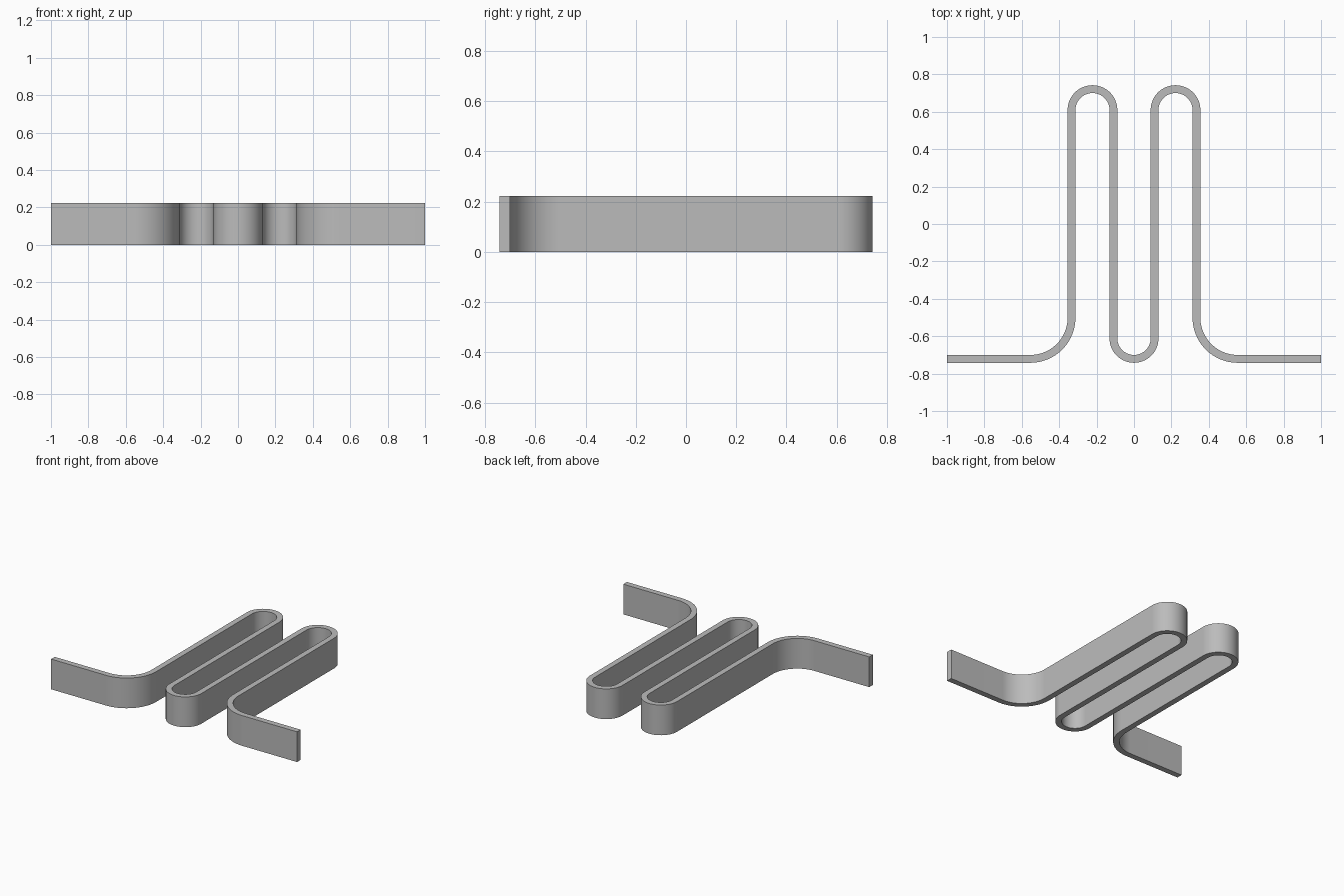
import bpy, bmesh, math
from mathutils import Vector

cube = bpy.data.objects.get("Cube")
if cube:
    bpy.data.objects.remove(cube, do_unlink=True)

HEIGHT, HALF = 0.222, 0.021       # strip height and half thickness
OUTER, INNER = 0.334, 0.11        # leg centrelines
BASE, CORNER = -0.721, 0.22       # foot line and large bend radius
TURN = (OUTER - INNER) / 2        # hairpin radius
PEAK = -BASE - TURN

mat = bpy.data.materials.new("grey metal")
mat.use_nodes = True
grey = (0.5, 0.5, 0.5, 1)
mat.diffuse_color = grey
mat.node_tree.nodes["Principled BSDF"].inputs["Base Color"].default_value = grey


def arc(cx, cy, r, start, end, steps):
    """Centreline points paired with their sideways direction."""
    side = 1 if end > start else -1
    result = []
    for i in range(steps + 1):
        a = math.radians(start + (end - start) * i / steps)
        n = Vector((math.cos(a), math.sin(a), 0))
        result.append((Vector((cx, cy, 0)) + n * r, n * -side))
    return result


# Left-to-right path: foot, bend, hairpin, bottom hairpin, hairpin, bend, foot
mid = (OUTER + INNER) / 2
up = Vector((0, 1, 0))
path = [(Vector((-1, BASE, 0)), up)]
path += arc(-OUTER - CORNER, BASE + CORNER, CORNER, -90, 0, 24)
path += arc(-mid, PEAK, TURN, 180, 0, 40)
path += arc(0, BASE + INNER, INNER, 180, 360, 40)
path += arc(mid, PEAK, TURN, 180, 0, 40)
path += arc(OUTER + CORNER, BASE + CORNER, CORNER, 180, 270, 24)
path += [(Vector((1, BASE, 0)), up)]

# Sweep a rectangular section along the path
bm = bmesh.new()
rise = Vector((0, 0, HEIGHT))
rings = []
for p, n in path:
    a, b = p - n * HALF, p + n * HALF
    rings.append([bm.verts.new(v) for v in (a, b, b + rise, a + rise)])
for r, s in zip(rings, rings[1:]):
    for i in range(4):
        j = (i + 1) % 4
        bm.faces.new((r[i], r[j], s[j], s[i]))
bm.faces.new(rings[0])
bm.faces.new(rings[-1])
bmesh.ops.recalc_face_normals(bm, faces=bm.faces)

mesh = bpy.data.meshes.new("serpentine_strip")
bm.to_mesh(mesh)
bm.free()
mesh.materials.append(mat)
strip = bpy.data.objects.new("serpentine_strip", mesh)
bpy.context.collection.objects.link(strip)
bpy.context.view_layer.objects.active = strip
strip.select_set(True)
bpy.ops.object.shade_smooth_by_angle(angle=math.radians(30))
